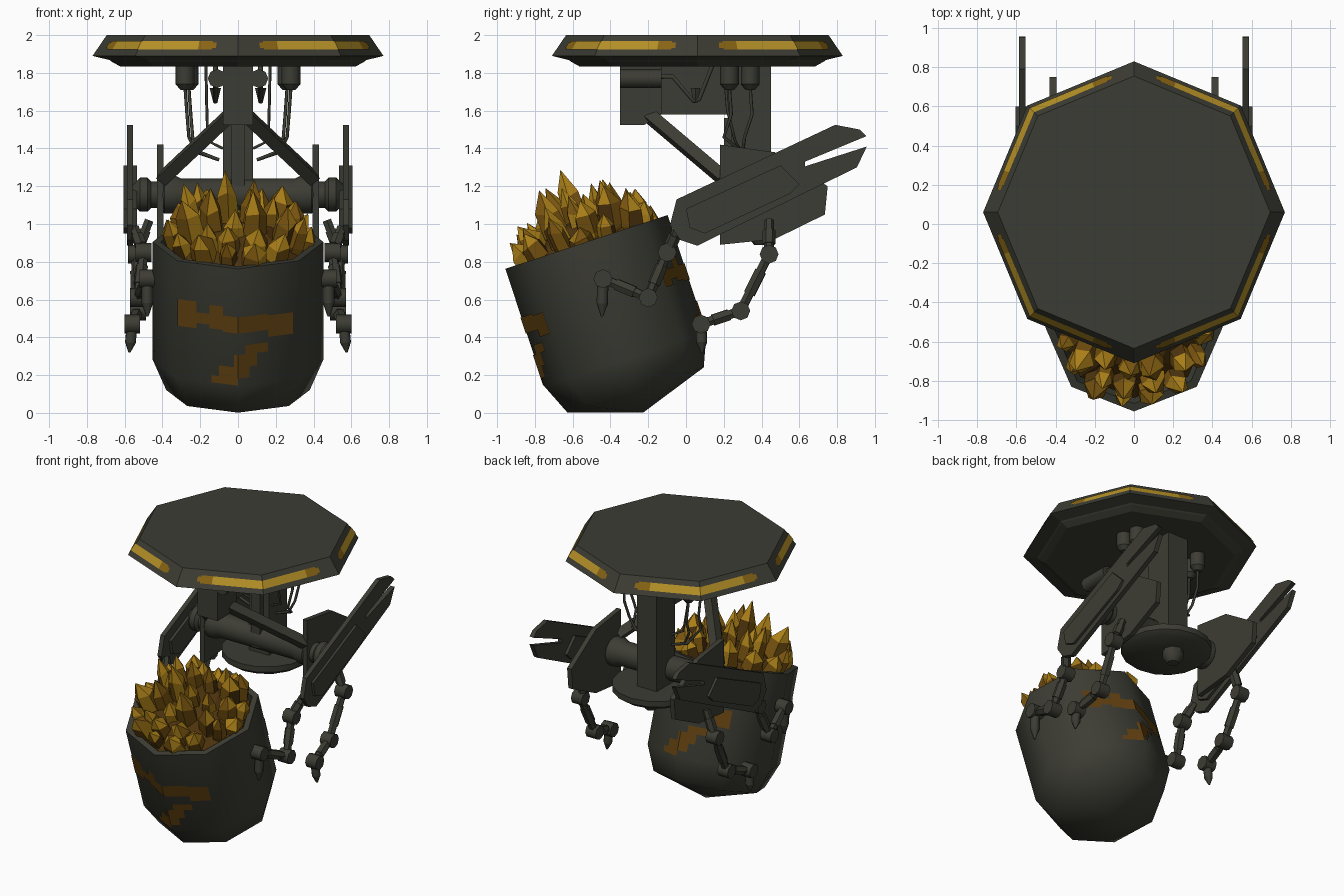
import bpy, bmesh, math, random
from mathutils import Matrix, Vector

random.seed(4)
cube = bpy.data.objects.get("Cube")
if cube:
    bpy.data.objects.remove(cube)


def material(name, rgb):
    m = bpy.data.materials.new(name)
    m.use_nodes = True
    m.diffuse_color = (*rgb, 1)
    m.node_tree.nodes["Principled BSDF"].inputs["Base Color"].default_value = (*rgb, 1)
    return m


GREY = material("dark grey metal", (.046, .046, .035))
YELLOW = material("yellow paint", (.46, .28, .02))
OCHRE = material("faded yellow paint", (.25, .13, .007))
WORN = material("worn brown paint", (.12, .052, .005))
GOLD = material("gold crystal", (.40, .21, .009))
AMBER = material("amber crystal", (.19, .088, .005))
BROWN = material("brown crystal", (.075, .034, .004))


def finish(name, bm, mats=(GREY,), smooth=None, fix=True):
    if fix:
        bmesh.ops.recalc_face_normals(bm, faces=bm.faces[:])
    me = bpy.data.meshes.new(name)
    bm.to_mesh(me)
    bm.free()
    for m in mats:
        me.materials.append(m)
    if smooth:
        for p in me.polygons:
            p.use_smooth = True
        me.set_sharp_from_angle(angle=math.radians(smooth))
    ob = bpy.data.objects.new(name, me)
    bpy.context.scene.collection.objects.link(ob)
    return ob


def lathe(name, profile, n, matrix, smooth=None, mats=(GREY,)):
    """Turn (radius, height) points about the local z axis."""
    bm = bmesh.new()
    rings = []
    for r, h in profile:
        rings.append([bm.verts.new((r * math.cos(i * math.tau / n), r * math.sin(i * math.tau / n), h))
                      for i in range(n)])
    for a, b in zip(rings, rings[1:]):
        for i in range(n):
            j = (i + 1) % n
            bm.faces.new((a[i], a[j], b[j], b[i]))
    bmesh.ops.remove_doubles(bm, verts=bm.verts[:], dist=1e-5)
    bm.transform(matrix)
    return finish(name, bm, mats, smooth)


def rod(name, p, q, r, n=8, r2=None):
    p, q = Vector(p), Vector(q)
    d = q - p
    m = Matrix.Translation(p) @ d.to_track_quat('Z', 'Y').to_matrix().to_4x4()
    end = r if r2 is None else r2
    return lathe(name, [(0, 0), (r, 0), (end, d.length), (0, d.length)], n, m, 50)


def prism(name, pts, x0, x1):
    """Extrude a (y, z) outline between two x positions."""
    bm = bmesh.new()
    f = bm.faces.new([bm.verts.new((x0, y, z)) for y, z in pts])
    ext = bmesh.ops.extrude_face_region(bm, geom=[f])
    bmesh.ops.translate(bm, vec=(x1 - x0, 0, 0),
                        verts=[v for v in ext["geom"] if isinstance(v, bmesh.types.BMVert)])
    return finish(name, bm)


def box(name, x0, x1, y0, y1, z0, z1):
    return prism(name, [(y0, z0), (y1, z0), (y1, z1), (y0, z1)], x0, x1)


def cable(name, pts, r):
    cu = bpy.data.curves.new(name, 'CURVE')
    cu.dimensions = '3D'
    cu.bevel_depth = r
    cu.bevel_resolution = 1
    sp = cu.splines.new('POLY')
    sp.points.add(len(pts) - 1)
    for p, co in zip(sp.points, pts):
        p.co = (*co, 1)
    cu.materials.append(GREY)
    bpy.context.scene.collection.objects.link(bpy.data.objects.new(name, cu))


# Octagonal top platform
CY = .06
lathe("platform", [(0, 2), (.695, 2), (.77, 1.89), (.68, 1.868), (.67, 1.86), (.625, 1.835), (0, 1.835)],
      8, Matrix.Translation((0, CY, 0)))

# Painted stripes wrapped round the diagonal corners of the platform bevel
bm = bmesh.new()


def bevel_point(a, b, t, s):
    r = .695 + .075 * s
    p = Vector((math.cos(a), math.sin(a), 0)).lerp(Vector((math.cos(b), math.sin(b), 0)), t)
    out = p.normalized() * .004
    return p * r + Vector((out.x, CY + out.y, 2 - .11 * s + .003))


for k in (1, 3, 5, 7):
    a = k * math.pi / 4
    for b in (a + math.pi / 4, a - math.pi / 4):
        for t0, t1, s0, s1, mi in ((0, .6, .3, .72, 0), (.6, .74, .3, .72, 1), (.74, .78, .38, .64, 1)):
            quad = [bevel_point(a, b, t, s) for t, s in ((t0, s0), (t0, s1), (t1, s1), (t1, s0))]
            f = bm.faces.new([bm.verts.new(c) for c in quad])
            f.material_index = mi
            f.normal_update()
            if f.normal.z < 0:
                f.normal_flip()
finish("platform_stripes", bm, (YELLOW, OCHRE), fix=False)

# Central mount under the platform
box("column", -.08, .08, .24, .45, 1.0, 1.84)
box("column_rail", -.035, .035, .2, .25, 1.1, 1.56)
box("mount_web", -.05, .05, -.24, .26, 1.58, 1.84)
prism("mount_front", [(-.35, 1.84), (-.35, 1.525), (-.22, 1.525), (-.13, 1.58), (-.13, 1.84)], -.08, .08)
lathe("base_plate", [(0, 1.05), (.3, 1.05), (.3, 1.01), (.26, .98), (0, .98)], 16,
      Matrix.Translation((0, .33, 0)), 40)
lathe("base_knob", [(.07, 1), (.07, .93), (.04, .89), (0, .89)], 8, Matrix.Translation((0, .4, 0)), 40)

# Stepped axle
half = [(.085, .05), (.085, .3), (.1, .33), (.1, .39), (.07, .42), (.07, .46), (.09, .48), (.09, .52), (.05, .56)]
profile = [(0, -.56)] + [(r, -x) for r, x in reversed(half)] + half + [(0, .56)]
lathe("axle", profile, 12, Matrix.Translation((0, .27, 1.155)) @ Matrix.Rotation(math.pi / 2, 4, 'Y'), 40)

SHIELD = [(.18, 1.42), (.47, 1.38), (.75, 1.2), (.735, 1.05), (.47, .92), (.18, .89)]
ARM = [(-.05, 1.13), (.79, 1.525), (.92, 1.5), (.955, 1.465), (.63, 1.33), (.63, 1.305),
       (.957, 1.41), (.905, 1.3), (.06, .885), (-.03, .915), (-.085, .995)]
RIB = [(.0, 1.08), (.5, 1.31), (.6, 1.21), (.55, 1.16), (.1, .95), (.02, .98)]

for s, side in ((1, "left"), (-1, "right")):
    # Diagonal brace, shield plate and long arm plate
    rod("brace_" + side, (s * .05, -.19, 1.57), (s * .4, .2, 1.24), .045, 4)
    prism("shield_" + side, SHIELD, s * .395, s * .43)
    prism("arm_plate_" + side, ARM, s * .555, s * .588)
    prism("arm_rib_" + side, RIB, s * .535, s * .606)

    # Jointed claws: front one grips the bucket side, rear one the back
    claws = {"front": [(.55, -.04, .98), (.5, -.1, .85), (.53, -.2, .61), (.48, -.44, .71), (.48, -.445, .51)],
             "rear": [(.47, .44, 1.02), (.54, .44, .84), (.53, .29, .54), (.56, .08, .47), (.575, .085, .32)]}
    for which, path in claws.items():
        path = [Vector((s * x, y, z)) for x, y, z in path]
        for i, (p, q) in enumerate(zip(path, path[1:])):
            tag = f"{which}_claw_{side}_{i}"
            if i == 3:
                mid = p.lerp(q, .65)
                rod(tag + "_tip", p, mid, .03)
                rod(tag + "_point", mid, q, .03, 8, .006)
            else:
                rod(tag + "_link", p, q, .027, 6)
                rod(tag + "_sleeve", p.lerp(q, .3), p.lerp(q, .7), .034, 6)
            if i:
                w = Vector((.042, 0, 0))
                rod(tag + "_joint", p - w, p + w, .05)

    # Canisters, nozzles and cables
    for y, x in ((.23, .28), (.34, .26)):
        rod("canister_" + side, (s * x, y, 1.85), (s * x, y, 1.74), .05)
        rod("canister_end_" + side, (s * x, y, 1.74), (s * x, y, 1.71), .05, 8, .025)
        cable("hose_" + side, [(s * x, y, 1.72), (s * (x - .01), y + .01, 1.58),
                               (s * (x - .02), y - .03, 1.46), (s * (x - .06), .3, 1.38), (s * .1, .3, 1.34)], .009)
    rod("tank_" + side, (s * .11, -.35, 1.77), (s * .11, -.13, 1.77), .05)
    cable("pipe_" + side, [(s * .12, -.13, 1.78), (s * .12, -.07, 1.78), (s * .12, .04, 1.65),
                           (s * .12, .07, 1.66), (s * .12, .14, 1.84)], .013)
    cable("thin_hose_" + side, [(s * .17, .2, 1.84), (s * .165, .22, 1.6), (s * .16, .26, 1.44), (s * .08, .28, 1.4)], .008)
    rod("nozzle_" + side, (s * .12, .05, 1.72), (s * .12, .05, 1.64), .03, 6, .01)

# Tilted octagonal bucket with domed base
TILT = Matrix.Translation((0, -.527, .905)) @ Matrix.Rotation(math.radians(18.36), 4, 'X')
R = .4525
lathe("bucket", [(0, -.952), (.38, -.826), (R, -.655), (R, 0), (.41, 0), (.395, -.2), (0, -.2)], 8, TILT, 50)

# Worn paint patches, front and back, folded over the bucket corner
PATCHES = [(-.32, -.22, -.21, -.36), (-.22, -.15, -.27, -.33), (-.15, -.08, -.22, -.35), (-.08, .16, -.27, -.36),
           (.16, .29, -.28, -.4), (.04, .16, -.43, -.48), (-.02, .1, -.48, -.55),
           (-.1, .06, -.55, -.61), (-.14, .0, -.61, -.65)]
bm = bmesh.new()
for turn in (0, math.pi):
    rot = Matrix.Rotation(turn, 4, 'Z')
    for x0, x1, t0, t1 in PATCHES:
        cuts = [x0, 0, x1] if x0 < 0 < x1 else [x0, x1]
        for a, b in zip(cuts, cuts[1:]):
            quad = [(a, t1), (b, t1), (b, t0), (a, t0)]
            bm.faces.new([bm.verts.new(rot @ Vector((x, -(R + .005 - .414 * abs(x)), t))) for x, t in quad])
bm.transform(TILT)
finish("worn_paint", bm, (WORN,), fix=False)

# Heap of pointed crystals
lathe("crystal_bed", [(.4, -.12), (.39, -.03), (.2, .1), (0, .14)], 8, TILT, None, (BROWN,))
bm = bmesh.new()
for count, ring, top in ((2, .06, .37), (7, .17, .31), (11, .28, .24), (15, .355, .14)):
    for i in range(count):
        ang = (i + random.uniform(-.25, .25)) * math.tau / count
        out = Vector((math.cos(ang), math.sin(ang), 0))
        base = out * ring * .8 + Vector((0, 0, -.12))
        tip = out * min(ring * 1.12, .385) + Vector((0, 0, top + random.uniform(-.07, .05)))
        d = tip - base
        m = Matrix.Translation(base) @ d.to_track_quat('Z', 'Y').to_matrix().to_4x4()
        m = m @ Matrix.Rotation(random.uniform(0, 3), 4, 'Z')
        r = random.uniform(.05, .075)
        n = 5
        rings = []
        for size, h in ((.7, 0), (1, .45), (.9, .74)):
            rings.append([bm.verts.new(m @ Vector((r * size * math.cos(j * math.tau / n),
                                                   r * size * math.sin(j * math.tau / n),
                                                   d.length * (h + random.uniform(-.05, .05)))))
                          for j in range(n)])
        peak = bm.verts.new(m @ Vector((random.uniform(-.3, .3) * r, 0, d.length)))
        for j in range(n):
            k = (j + 1) % n
            for lo, hi in zip(rings, rings[1:]):
                f = bm.faces.new((lo[j], lo[k], hi[k], hi[j]))
                f.material_index = random.choice((0, 1, 1, 2))
            f = bm.faces.new((rings[-1][j], rings[-1][k], peak))
            f.material_index = random.choice((0, 0, 0, 1))
bm.transform(TILT)
finish("crystals", bm, (GOLD, AMBER, BROWN), fix=False)
